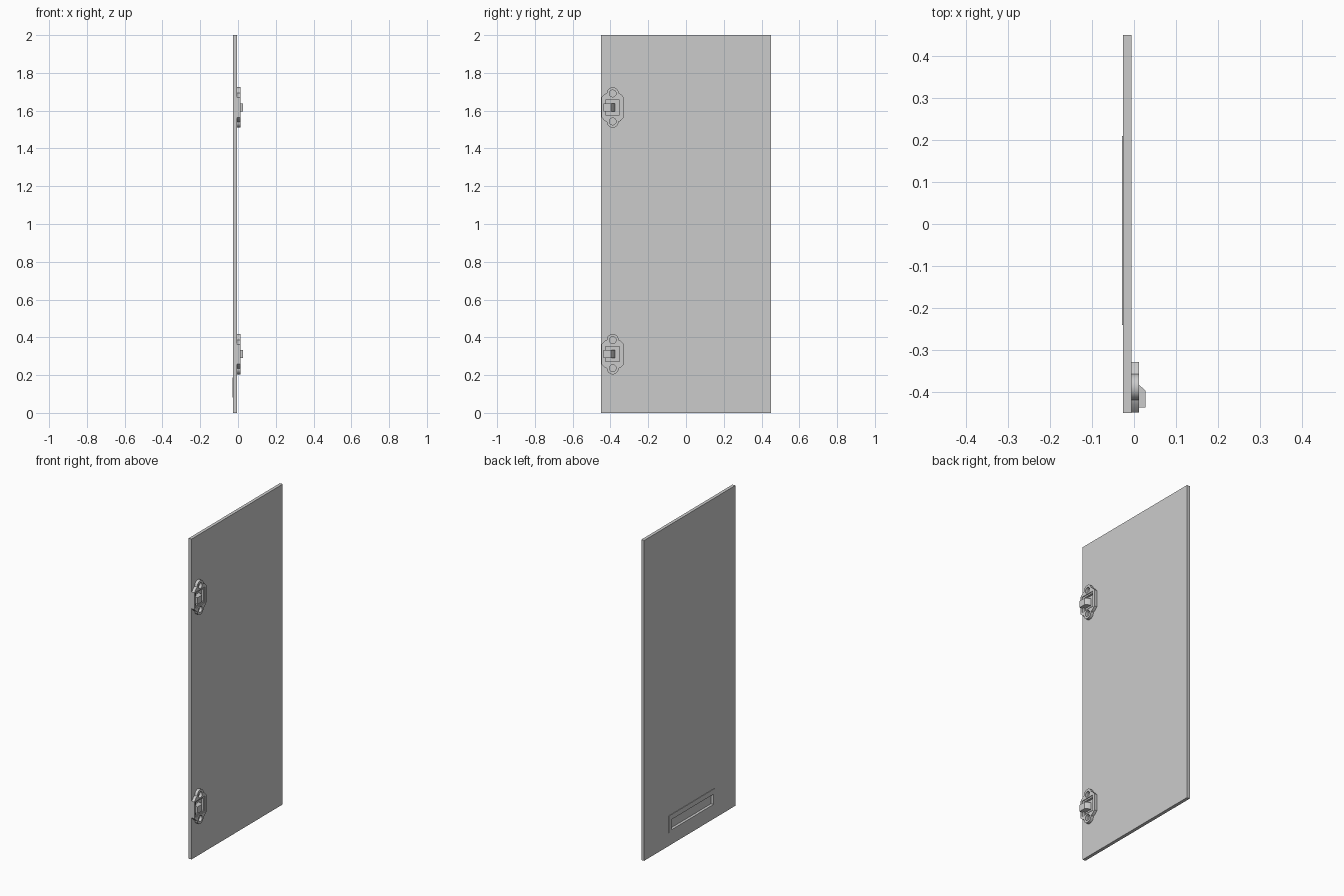
import bpy, bmesh
from math import sin, cos, pi, radians

if "Cube" in bpy.data.objects:
    bpy.data.objects.remove(bpy.data.objects["Cube"])


def box(name, lo, hi):
    bm = bmesh.new()
    bmesh.ops.create_cube(bm, size=1)
    for v in bm.verts:
        v.co = [(a + b) / 2 + c * (b - a) for a, b, c in zip(lo, hi, v.co)]
    me = bpy.data.meshes.new(name)
    bm.to_mesh(me)
    bm.free()
    ob = bpy.data.objects.new(name, me)
    bpy.context.collection.objects.link(ob)
    return ob


def cut(ob, cutter):
    mod = ob.modifiers.new("cut", 'BOOLEAN')
    mod.object = cutter
    mod.solver = 'EXACT'
    cutter.hide_render = True
    cutter.hide_viewport = True


def arc(cx, cy, r, a0, a1, n):
    return [(cx + r * cos(a0 + (a1 - a0) * i / n), cy + r * sin(a0 + (a1 - a0) * i / n))
            for i in range(n + 1)]


def rect(hw, hh):
    return [(-hw, -hh), (hw, -hh), (hw, hh), (-hw, hh)]


def extruded(name, loops, half, loc, rot):
    # filled outline with holes, extruded symmetrically
    cu = bpy.data.curves.new(name, 'CURVE')
    cu.dimensions = '2D'
    cu.fill_mode = 'BOTH'
    cu.extrude = half
    for pts in loops:
        sp = cu.splines.new('POLY')
        sp.points.add(len(pts) - 1)
        for p, (x, y) in zip(sp.points, pts):
            p.co = (x, y, 0, 1)
        sp.use_cyclic_u = True
    ob = bpy.data.objects.new(name, cu)
    ob.location, ob.rotation_euler = loc, rot
    bpy.context.collection.objects.link(ob)
    bpy.ops.object.select_all(action='DESELECT')
    ob.select_set(True)
    bpy.context.view_layer.objects.active = ob
    bpy.ops.object.convert(target='MESH')
    bpy.ops.object.shade_smooth_by_angle(angle=radians(30))
    return ob


# Door panel and the shallow recessed slot on its outer face
panel = box("door_panel", (-0.026, -0.45, 0), (-0.006, 0.45, 2))
surround = box("slot_surround", (-0.029, -0.24, 0.082), (-0.025, 0.21, 0.188))
slot = (-0.23, 0.093), (0.185, 0.157)
cutter = box("slot_cutter", (-0.04, *slot[0]), (-0.012, *slot[1]))
cut(panel, cutter)
cut(surround, cutter)

# Latch plate outline: chamfered body with a round ear at each end
ear_r, ear_z = 0.031, 0.076
top = [(0.06, 0.052), (0.042, 0.071)] + arc(0, ear_z, ear_r, 0, pi, 20) + [(-0.042, 0.071), (-0.06, 0.052)]
outline = top + [(-x, -y) for x, y in top]
holes = [arc(0, s * 0.074, 0.018, 0, 2 * pi * 23 / 24, 23) for s in (1, -1)]
side = (pi / 2, 0, pi / 2)

for tag, z in (("lower", 0.311), ("upper", 1.617)):
    y = -0.388
    extruded(tag + "_latch_plate", [outline, rect(0.046, 0.049)] + holes, 0.009, (0.003, y, z), side)
    # Sunken inner frame
    extruded(tag + "_latch_frame", [rect(0.046, 0.049), rect(0.037, 0.040)], 0.0065, (0.0005, y, z), side)
    # Slanted catch
    extruded(tag + "_latch_catch", [[(-0.006, -0.437), (0.027, -0.437), (0.027, -0.396),
                                     (0.012, -0.383), (-0.006, -0.377)]], 0.021, (0, 0, z), (0, 0, 0))
